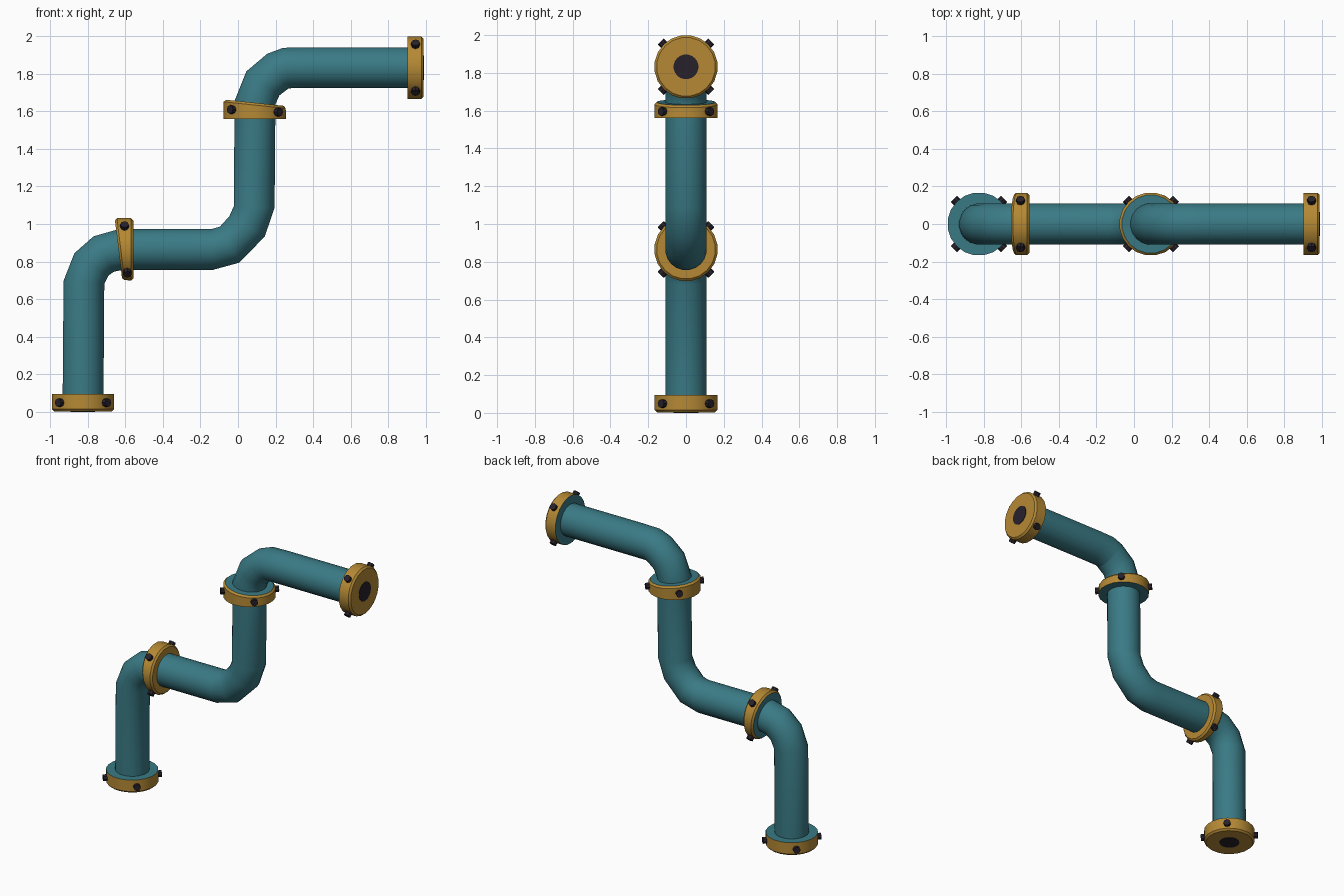
import bpy, bmesh, math
from mathutils import Vector, Matrix

if "Cube" in bpy.data.objects:
    bpy.data.objects.remove(bpy.data.objects["Cube"])

SIDES = 20
PIPE_R, FLANGE_R = 0.11, 0.168


def material(name, rgb):
    m = bpy.data.materials.new(name)
    m.diffuse_color = (*rgb, 1)
    m.use_nodes = True
    m.node_tree.nodes["Principled BSDF"].inputs["Base Color"].default_value = m.diffuse_color
    return m


TEAL = material("teal paint", (0.042, 0.195, 0.235))
GOLD = material("brass", (0.46, 0.25, 0.035))
DARK = material("dark metal", (0.02, 0.015, 0.024))
MATS = [TEAL, GOLD, DARK]


def finish(bm, name):
    bmesh.ops.recalc_face_normals(bm, faces=bm.faces)
    me = bpy.data.meshes.new(name)
    bm.to_mesh(me)
    bm.free()
    for m in MATS:
        me.materials.append(m)
    me.shade_smooth()
    me.set_sharp_from_angle(angle=math.radians(35))
    ob = bpy.data.objects.new(name, me)
    bpy.context.collection.objects.link(ob)
    return ob


def axes(deg):
    """Travel direction and in-plane normal for a path angle in the xz plane."""
    a = math.radians(deg)
    return Vector((math.cos(a), 0, math.sin(a))), Vector((-math.sin(a), 0, math.cos(a)))


def loft(name, sections, start=0, band=0, end=0):
    """Skin circular sections (x, z, path angle, radius) and cap both ends."""
    bm = bmesh.new()
    rings = []
    for x, z, deg, r in sections:
        n = axes(deg)[1]
        ring = []
        for i in range(SIDES):
            t = 2 * math.pi * (i + 0.5) / SIDES
            ring.append(bm.verts.new(Vector((x, 0, z)) + r * (math.cos(t) * n + math.sin(t) * Vector((0, 1, 0)))))
        rings.append(ring)
    for a, b in zip(rings, rings[1:]):
        for i in range(SIDES):
            j = (i + 1) % SIDES
            bm.faces.new((a[i], a[j], b[j], b[i])).material_index = band
    bm.faces.new(rings[0]).material_index = start
    bm.faces.new(rings[-1]).material_index = end
    return finish(bm, name)


# pipe: three straight runs joined by three bends
path = [(-0.825, 0.04, 90), (-0.82, 0.69, 86), (-0.78, 0.785, 57), (-0.715, 0.84, 30),
        (-0.62, 0.865, 7), (-0.56, 0.865, 0), (-0.135, 0.865, 2), (-0.045, 0.89, 28),
        (0.048, 0.987, 60), (0.086, 1.09, 88), (0.09, 1.57, 90), (0.09, 1.645, 84),
        (0.132, 1.748, 54), (0.21, 1.812, 30), (0.255, 1.83, 8), (0.36, 1.832, 0), (0.95, 1.832, 0)]
loft("pipe", [(x, z, a, PIPE_R) for x, z, a in path])


def flange(name, s, e, bevel_s, bevel_e, col_s, col_e):
    """Collar between two (x, z, angle) stations, with radial bolts."""
    secs = []
    b = 0.012
    for (x, z, a), bev, sign in ((s, bevel_s, 1), (e, bevel_e, -1)):
        t = axes(a)[0]
        outer = (x + sign * b * t.x, z + sign * b * t.z, a, FLANGE_R)
        pair = [(x, z, a, FLANGE_R - b), outer] if bev else [(x, z, a, FLANGE_R)]
        secs += pair if sign == 1 else pair[::-1]
    loft(name, secs, col_s, 1, col_e)

    # four bolts around the rim
    t, n = axes((s[2] + e[2]) / 2)
    mid = Vector(((s[0] + e[0]) / 2, 0, (s[1] + e[1]) / 2))
    bm = bmesh.new()
    for k in range(4):
        ang = math.radians(45 + 90 * k)
        d = math.cos(ang) * n + math.sin(ang) * Vector((0, 1, 0))
        m = Matrix.Translation(mid + d * 0.168) @ d.to_track_quat('Z', 'Y').to_matrix().to_4x4()
        bmesh.ops.create_cone(bm, cap_ends=True, segments=8, radius1=0.023, radius2=0.023,
                              depth=0.042, matrix=m)
    for f in bm.faces:
        f.material_index = 2
    finish(bm, name + "_bolts")


flange("bottom_flange", (-0.825, 0.003, 90), (-0.825, 0.095, 90), True, False, 1, 0)
flange("lower_collar", (-0.636, 0.865, 7), (-0.557, 0.865, 0), True, True, 0, 1)
flange("upper_collar", (0.09, 1.56, 90), (0.09, 1.645, 84), False, True, 0, 0)
flange("end_flange", (0.902, 1.832, 0), (0.988, 1.832, 0), False, True, 0, 1)

# dark openings at both ends
loft("bottom_opening", [(-0.825, 0.0, 90, 0.066), (-0.825, 0.006, 90, 0.066)], 2, 2, 2)
loft("end_opening", [(0.985, 1.832, 0, 0.066), (0.991, 1.832, 0, 0.066)], 2, 2, 2)
